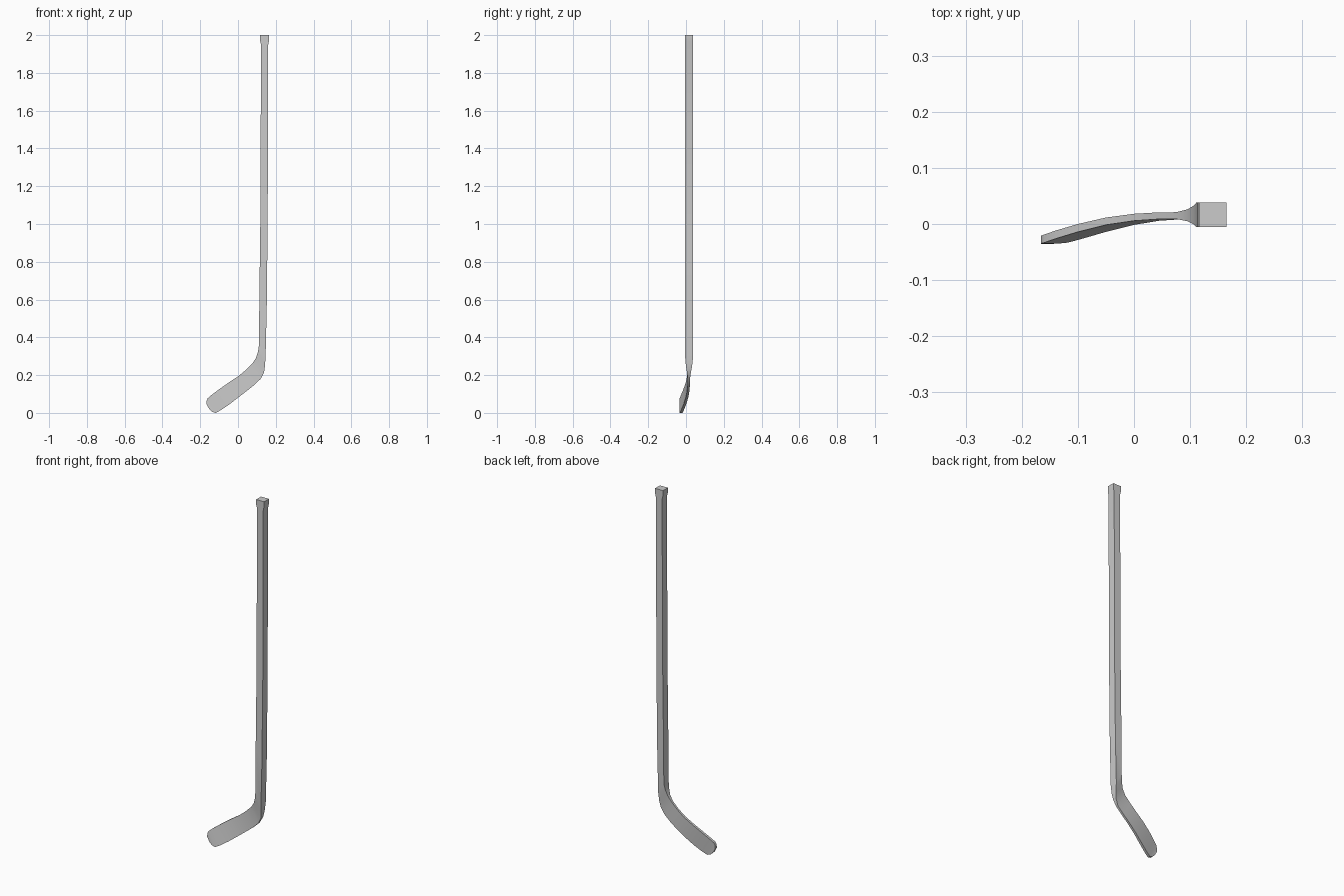
import bpy, bmesh, math

# Each section: inner edge (x, z), outer edge (x, z), y centre, half thickness
SECTIONS = [
    # shaft with flared butt end
    (0.116, 2.000, 0.165, 2.000, 0.0165, 0.0215),
    (0.116, 1.972, 0.165, 1.972, 0.0165, 0.0215),
    (0.122, 1.950, 0.160, 1.950, 0.0165, 0.0215),
    (0.118, 1.000, 0.157, 1.000, 0.0165, 0.0215),
    (0.113, 0.600, 0.152, 0.550, 0.0165, 0.0215),
    (0.111, 0.360, 0.146, 0.300, 0.0165, 0.0215),
    # neck
    (0.106, 0.325, 0.143, 0.250, 0.0160, 0.0165),
    (0.095, 0.290, 0.138, 0.215, 0.0155, 0.0105),
    (0.075, 0.260, 0.120, 0.180, 0.0150, 0.0060),
    # curved blade
    (0.040, 0.226, 0.085, 0.147, 0.0145, 0.0060),
    (0.000, 0.193, 0.045, 0.115, 0.0120, 0.0062),
    (-0.050, 0.160, 0.000, 0.080, 0.0050, 0.0065),
    (-0.100, 0.125, -0.050, 0.042, -0.0070, 0.0070),
    (-0.140, 0.095, -0.092, 0.014, -0.0190, 0.0072),
    (-0.160, 0.078, -0.118, 0.000, -0.0260, 0.0072),
    # rounded toe
    (-0.166, 0.064, -0.136, 0.005, -0.0280, 0.0070),
    (-0.166, 0.046, -0.153, 0.021, -0.0285, 0.0070),
]

# Loft four-sided rings into one continuous stick
bm = bmesh.new()
rings = []
for xi, zi, xo, zo, y, h in SECTIONS:
    rings.append([bm.verts.new(p) for p in (
        (xi, y - h, zi), (xo, y - h, zo), (xo, y + h, zo), (xi, y + h, zi))])
for a, b in zip(rings, rings[1:]):
    for i in range(4):
        j = (i + 1) % 4
        bm.faces.new((a[i], a[j], b[j], b[i]))
bm.faces.new(rings[0])
bm.faces.new(rings[-1][::-1])
bmesh.ops.recalc_face_normals(bm, faces=bm.faces)

mesh = bpy.data.meshes.new("hockey_stick")
bm.to_mesh(mesh)
bm.free()
stick = bpy.data.objects.new("hockey_stick", mesh)
bpy.context.collection.objects.link(stick)

# Smooth along the length, crisp at the corners
bpy.context.view_layer.objects.active = stick
stick.select_set(True)
bpy.ops.object.shade_smooth_by_angle(angle=math.radians(40))
